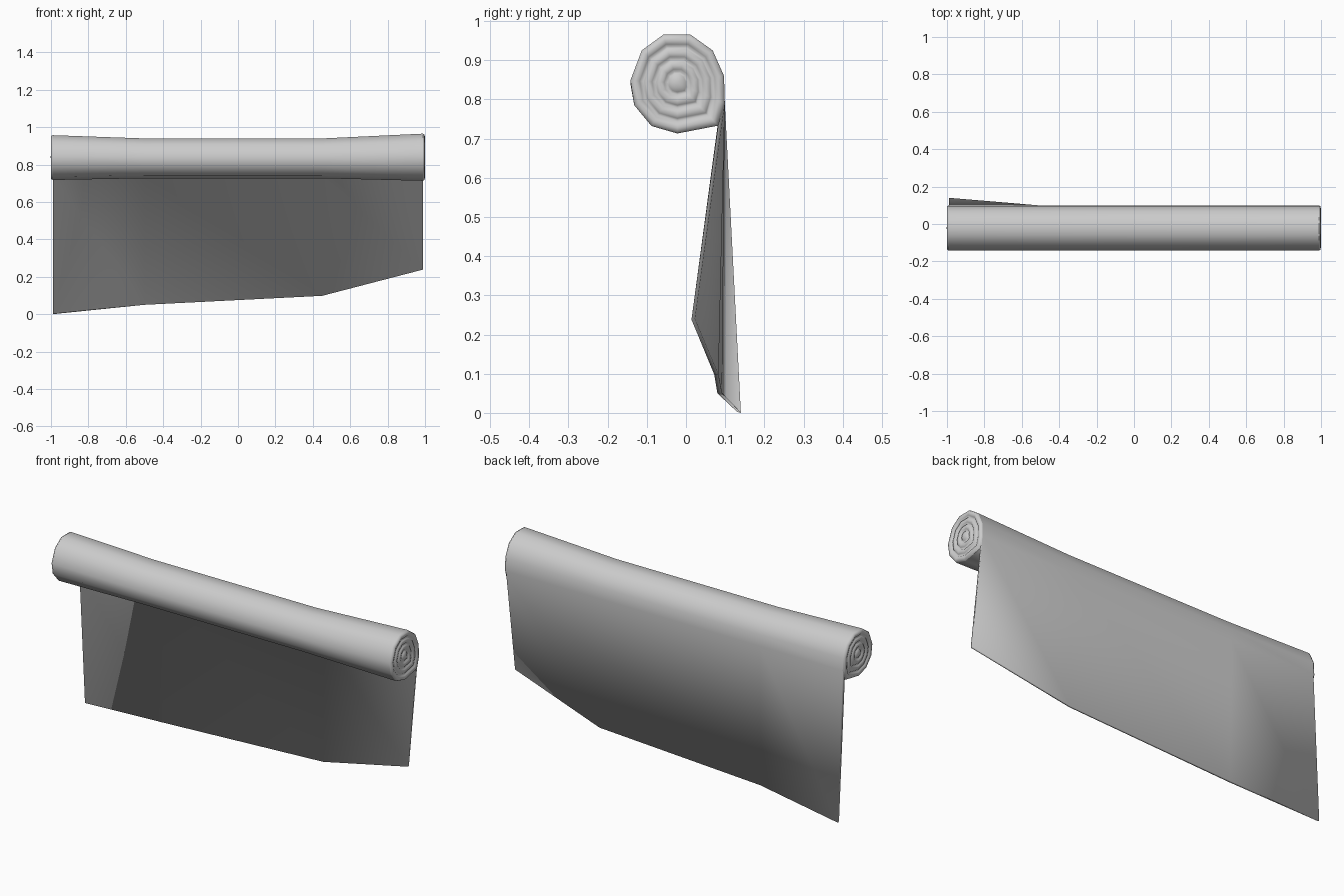
import bpy, bmesh

if "Cube" in bpy.data.objects:
    bpy.data.objects.remove(bpy.data.objects["Cube"])

# Roll cross-section (y, z) at the right end, from the back tangent over the top to the underside
ROLL = [(0.099, 0.79), (0.097, 0.86), (0.068, 0.925), (0.012, 0.965), (-0.058, 0.965),
        (-0.113, 0.925), (-0.142, 0.848), (-0.132, 0.785), (-0.088, 0.732),
        (-0.022, 0.713), (0.082, 0.733)]
N = len(ROLL)
CENTRE = (-0.022, 0.842)
# Stations along x: x, roll height factor, hem front (y, z), hem back (y, z)
STATIONS = [(-0.99, 0.95, (0.130, 0.003), (0.140, 0.0)),
            (-0.50, 0.845, (0.080, 0.050), (0.092, 0.050)),
            (0.45, 0.845, (0.072, 0.098), (0.083, 0.098)),
            (0.988, 1.0, (0.014, 0.238), (0.023, 0.240))]
# End layers: (fraction of the roll radius, how far it stands out)
RINGS = [(0.97, 0.008), (0.88, 0.011), (0.80, 0.007), (0.75, 0.000),
         (0.70, 0.007), (0.62, 0.010), (0.54, 0.007), (0.49, 0.000),
         (0.44, 0.007), (0.36, 0.010), (0.28, 0.007), (0.23, 0.000),
         (0.18, 0.006), (0.10, 0.010)]


def squash(z, k):
    return 0.8 + (z - 0.8) * k


bm = bmesh.new()

# Roll and hanging sheet as one continuous skin
loops = []
for x, k, front, back in STATIONS:
    pts = [(y, squash(z, k)) for y, z in ROLL] + [front, back]
    loops.append([bm.verts.new((x, y, z)) for y, z in pts])
for a, b in zip(loops, loops[1:]):
    for i in range(N + 2):
        j = (i + 1) % (N + 2)
        bm.faces.new((a[i], a[j], b[j], b[i]))

# Rounded layers at both ends, with a crisp outer rim
for loop, st, side in ((loops[0], STATIONS[0], -1), (loops[-1], STATIONS[-1], 1)):
    x, k = st[0], st[1]
    bm.faces.new((loop[N - 1], loop[N], loop[N + 1], loop[0]))
    prev = loop[:N]
    cy, cz = CENTRE[0], squash(CENTRE[1], k)
    for f, out in RINGS:
        ring = [bm.verts.new((x + side * out, cy + (y - cy) * f,
                              cz + (squash(z, k) - cz) * f)) for y, z in ROLL]
        for i in range(N):
            j = (i + 1) % N
            bm.faces.new((prev[i], prev[j], ring[j], ring[i]))
        prev = ring
    tip = bm.verts.new((x + side * 0.012, cy, cz))
    for i in range(N):
        bm.faces.new((prev[i], prev[(i + 1) % N], tip))
    for i in range(N):
        bm.edges.get((loop[i], loop[(i + 1) % N])).smooth = False

bmesh.ops.recalc_face_normals(bm, faces=bm.faces)
# The thin sheet is shaded softly round its hem and side edges
for f in bm.faces:
    f.smooth = True
mesh = bpy.data.meshes.new("rolled_sheet")
bm.to_mesh(mesh)
bm.free()
obj = bpy.data.objects.new("rolled_sheet", mesh)
bpy.context.collection.objects.link(obj)
